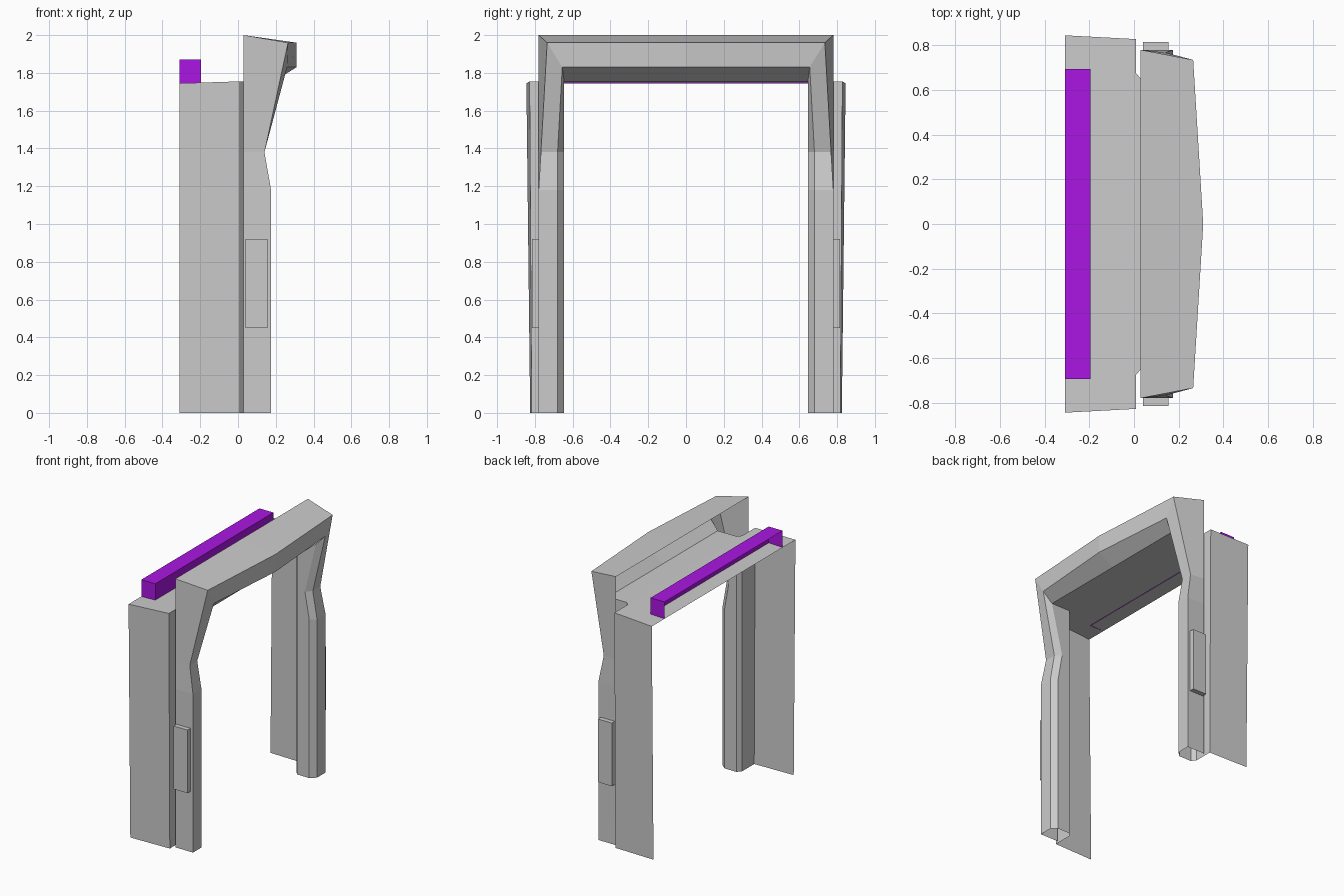
import bpy
import bmesh

old = bpy.data.objects.get("Cube")
if old:
    bpy.data.objects.remove(old, do_unlink=True)


def material(name, rgb):
    m = bpy.data.materials.new(name)
    m.use_nodes = True
    m.diffuse_color = (*rgb, 1)
    m.node_tree.nodes["Principled BSDF"].inputs["Base Color"].default_value = (*rgb, 1)
    return m


GREY = material("light grey", (0.6, 0.6, 0.6))
PURPLE = material("violet", (0.40, 0.008, 0.76))


def finish(name, bm, mat, mirrored=False):
    mesh = bpy.data.meshes.new(name)
    bm.to_mesh(mesh)
    bm.free()
    mesh.materials.append(mat)
    obj = bpy.data.objects.new(name, mesh)
    bpy.context.collection.objects.link(obj)
    if mirrored:
        mod = obj.modifiers.new("Mirror", "MIRROR")
        mod.use_axis = (False, True, False)
        mod.use_clip = True
    return obj


def loft(name, stations, mat):
    """Skin a sheet through matching cross-sections, mirrored across y."""
    bm = bmesh.new()
    rows = [[bm.verts.new(p) for p in row] for row in stations]
    for a, b in zip(rows, rows[1:]):
        for i in range(len(a) - 1):
            bm.faces.new((a[i], b[i], b[i + 1], a[i + 1]))
    bmesh.ops.dissolve_degenerate(bm, dist=0.0005, edges=bm.edges[:])
    return finish(name, bm, mat, True)


def box(name, lo, hi, mat, mirrored=False, open_sides=()):
    bm = bmesh.new()
    bmesh.ops.create_cube(bm, size=1)
    for v in bm.verts:
        v.co = [hi[k] if v.co[k] > 0 else lo[k] for k in range(3)]
    bm.normal_update()
    drop = [f for f in bm.faces
            if any(f.normal[axis] * sign > 0.9 for axis, sign in open_sides)]
    bmesh.ops.delete(bm, geom=drop, context="FACES")
    return finish(name, bm, mat, mirrored)


def leg_section(z, front, outer):
    """Outer back, outer front, inner front, chamfer end, inner back."""
    return [(0.03, 0.78, z), (front, outer, z), (front, 0.68, z),
            (front - 0.04, 0.645, z), (0.035, 0.645, z)]


# Front frame: hollow leg rising to the corner, then the bowed header
SOFFIT = 1.755
loft("front_frame", [
    leg_section(0, 0.175, 0.78),
    leg_section(1.18, 0.175, 0.78),
    leg_section(1.38, 0.14, 0.768),
    [(0.03, 0.78, 2), (0.265, 0.735, 1.96), (0.26, 0.655, 1.83),
     (0.19, 0.645, SOFFIT), (0.035, 0.645, SOFFIT)],
    [(0.03, 0, 2), (0.31, 0, 1.96), (0.31, 0, 1.83),
     (0.19, 0, SOFFIT), (0.035, 0, SOFFIT)],
], GREY)

# Rear surround: thin side panel with a return, and the lintel sheet
loft("rear_surround", [
    [(-0.31, 0.825, 0), (0.01, 0.817, 0), (0.01, 0.675, 0), (0.035, 0.645, 0)],
    [(-0.31, 0.845, 1.745), (0.01, 0.828, SOFFIT),
     (0.01, 0.675, SOFFIT), (0.035, 0.645, SOFFIT)],
    [(-0.31, 0, 1.745), (0.01, 0, SOFFIT), (0.01, 0, SOFFIT), (0.035, 0, SOFFIT)],
], GREY)

# Raised plates on the outside of the legs
box("leg_plate", (0.04, 0.775, 0.45), (0.155, 0.815, 0.92), GREY, mirrored=True)

# Coloured bar on the lintel, open at the back and underneath
box("lintel_bar", (-0.31, -0.695, 1.745), (-0.195, 0.695, 1.87), PURPLE,
    open_sides=((0, -1), (2, -1)))
